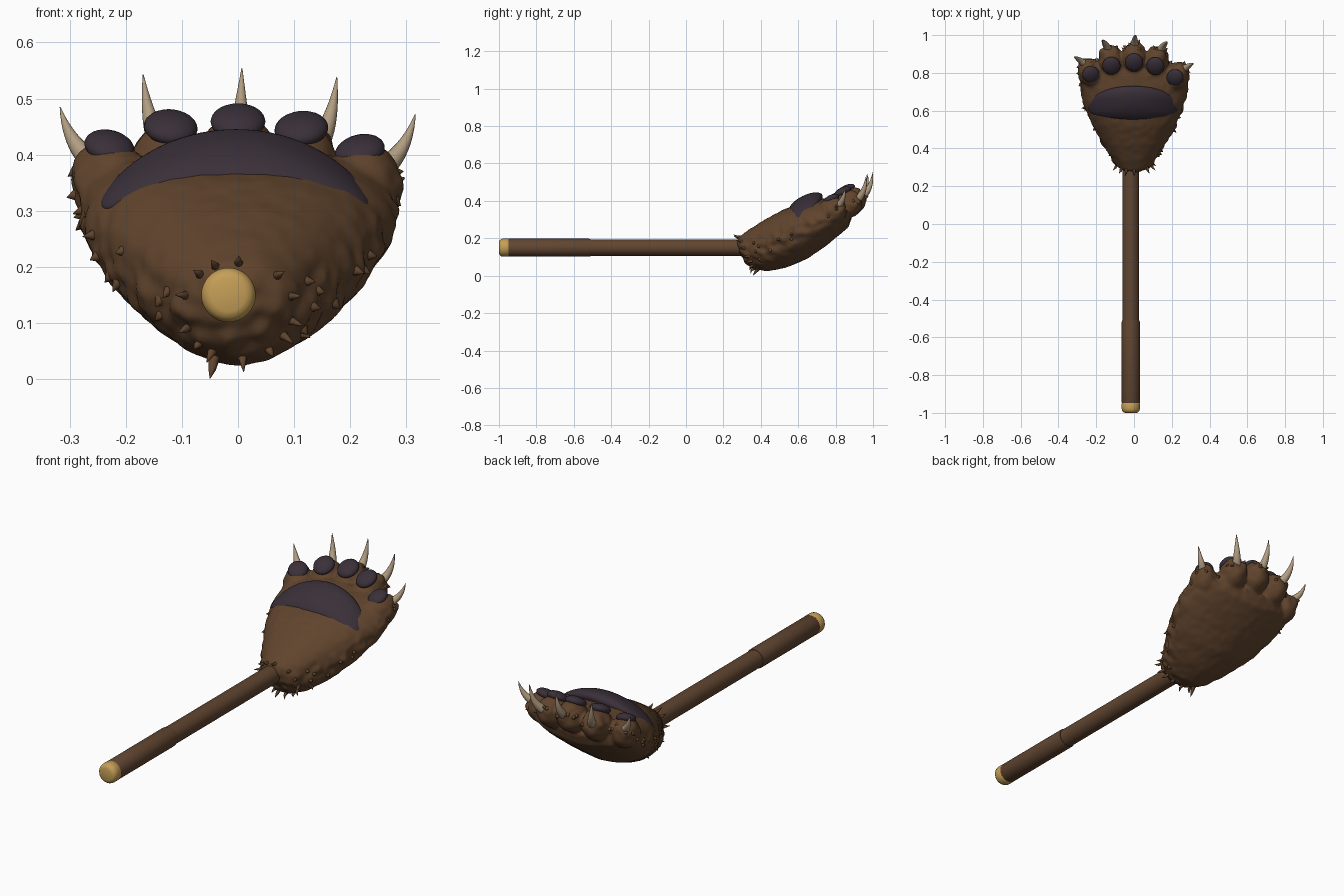
import bpy, bmesh, math, random
from mathutils import Vector, Matrix, noise

if "Cube" in bpy.data.objects:
    bpy.data.objects.remove(bpy.data.objects["Cube"])

random.seed(4)


def material(name, rgb):
    m = bpy.data.materials.new(name)
    m.diffuse_color = (*rgb, 1)
    m.use_nodes = True
    m.node_tree.nodes["Principled BSDF"].inputs["Base Color"].default_value = m.diffuse_color
    return m


FUR = material("brown fur", (0.118, 0.058, 0.026))
WOOD = material("brown wood", (0.118, 0.060, 0.030))
PAD = material("dark pad", (0.042, 0.029, 0.041))
CLAW = material("bone claw", (0.44, 0.335, 0.22))
GOLD = material("gold", (0.56, 0.345, 0.095))


def finish(name, bm, mat, angle=60):
    bmesh.ops.recalc_face_normals(bm, faces=bm.faces[:])
    me = bpy.data.meshes.new(name)
    bm.to_mesh(me)
    bm.free()
    ob = bpy.data.objects.new(name, me)
    bpy.context.collection.objects.link(ob)
    me.materials.append(mat)
    bpy.ops.object.select_all(action='DESELECT')
    ob.select_set(True)
    bpy.context.view_layer.objects.active = ob
    bpy.ops.object.shade_smooth_by_angle(angle=math.radians(angle))
    return ob


def loft(bm, rings):
    rows = [[bm.verts.new(p) for p in r] for r in rings]
    n = len(rows[0])
    for a, b in zip(rows, rows[1:]):
        for i in range(n):
            bm.faces.new((a[i], a[(i + 1) % n], b[(i + 1) % n], b[i]))
    bm.faces.new(rows[0])
    bm.faces.new(rows[-1])


def tube(bm, pts, radii, n=12):
    pts = [Vector(p) for p in pts]
    span = pts[-1] - pts[0]
    ref = Vector((0, 0, 0))
    ref[min(range(3), key=lambda i: abs(span[i]))] = 1
    rings = []
    for i, (p, r) in enumerate(zip(pts, radii)):
        d = (pts[min(i + 1, len(pts) - 1)] - pts[max(i - 1, 0)]).normalized()
        side = d.cross(ref).normalized()
        up = side.cross(d)
        rings.append([p + r * (math.cos(t) * side + math.sin(t) * up)
                      for t in (math.tau * k / n for k in range(n))])
    loft(bm, rings)


def ball(bm, centre, size, tilt=30, turn=0, seg=24):
    m = (Matrix.Translation(centre) @ Matrix.Rotation(math.radians(turn), 4, 'Z')
         @ Matrix.Rotation(math.radians(tilt), 4, 'X') @ Matrix.Diagonal((*size, 1)))
    bmesh.ops.create_uvsphere(bm, u_segments=seg, v_segments=seg // 2, radius=1, matrix=m)


# handle: shaft, grip and end cap
AX, AZ = -0.017, 0.15
for name, prof, mat in (
        ("shaft", [(-0.6, 0.044), (0.4, 0.044)], WOOD),
        ("grip", [(-0.95, 0.046), (-0.945, 0.048), (-0.52, 0.048), (-0.51, 0.046)], WOOD),
        ("end_cap", [(-1.0, 0.030), (-0.996, 0.040), (-0.988, 0.046), (-0.978, 0.0485),
                     (-0.952, 0.0485), (-0.945, 0.045)], GOLD)):
    bm = bmesh.new()
    tube(bm, [(AX, y, AZ) for y, r in prof], [r for y, r in prof], 32)
    finish(name, bm, mat, 40)

# paw body sections: top y, top z, bottom y, bottom z, half width
SECTIONS = [(0.275, 0.165, 0.315, 0.075, 0.06), (0.28, 0.205, 0.355, 0.040, 0.095),
            (0.34, 0.248, 0.43, 0.024, 0.138), (0.42, 0.298, 0.53, 0.042, 0.193),
            (0.52, 0.352, 0.65, 0.092, 0.248), (0.62, 0.390, 0.74, 0.155, 0.280),
            (0.71, 0.408, 0.81, 0.210, 0.285), (0.79, 0.415, 0.87, 0.262, 0.245),
            (0.835, 0.405, 0.885, 0.310, 0.17)]


def section_point(s, t):
    # underside is narrower than the top
    ty, tz, by, bz, w = s
    sq = lambda v, e: math.copysign(abs(v) ** e, v)
    mid = Vector((0, (ty + by) / 2, (tz + bz) / 2))
    half = Vector((0, (ty - by) / 2, (tz - bz) / 2))
    e = 0.9 if math.sin(t) > 0 else 1.15
    return mid + half * sq(math.sin(t), 0.95) + Vector((w * sq(math.cos(t), e), 0, 0))


bm = bmesh.new()
loft(bm, [[section_point(s, math.tau * k / 40) for k in range(40)] for s in SECTIONS])
# furry toes, fused into the body: centre and outward turn
TOES = [((-0.230, 0.800, 0.350), 28), ((-0.122, 0.865, 0.383), 12), ((0, 0.881, 0.397), 0),
        ((0.115, 0.861, 0.381), -12), ((0.224, 0.780, 0.343), -30)]
for c, turn in TOES:
    ball(bm, c, (0.065, 0.085, 0.074), 28, turn)
# soft tufts at the toe tips and along the rim melt into the fur
paw = finish("paw", bm, FUR)
mod = paw.modifiers.new("fuse", 'REMESH')
mod.mode = 'VOXEL'
mod.voxel_size = 0.009
mod = paw.modifiers.new("soften", 'SMOOTH')
mod.iterations = 4
fused = bpy.data.meshes.new_from_object(paw.evaluated_get(bpy.context.evaluated_depsgraph_get()))
bpy.data.objects.remove(paw)

# lumpy fur surface, rougher along the rim
bm = bmesh.new()
bm.from_mesh(fused)
bm.normal_update()
up = Vector((0, -0.5, 0.866))
for v, nrm in [(v, v.normal.copy()) for v in bm.verts]:
    rim = max(0, 1 - 1.3 * abs(nrm.dot(up)))
    v.co += nrm * (0.001 + noise.noise(v.co * 28) * (0.002 + 0.012 * rim))
bm.normal_update()
spots = [(v.co.copy(), v.normal.copy()) for v in bm.verts
         if abs(v.normal.dot(up)) < 0.35 and v.co.y > 0.36]
finish("paw_fur", bm, FUR, 180)

# flat-lying tufts along the rim
bm = bmesh.new()
for p, nrm in random.sample(spots, 45):
    d = (nrm * 0.6 + Vector((0, random.uniform(-.2, .3), random.uniform(-.9, .1)))).normalized()
    tube(bm, [p - nrm * 0.012 - d * 0.008, p - nrm * 0.003 + d * 0.003, p + d * random.uniform(0.012, 0.018)],
         [0.014, 0.009, 0.0006], 10)
# longer tufts around the wrist
for k in range(13):
    t = math.tau * k / 13 + random.uniform(-0.2, 0.2)
    p = section_point(SECTIONS[1], t)
    d = (p - Vector((0, 0.3175, 0.1225))).normalized()
    d = (d * 0.7 + Vector((0, -0.6, -0.15))).normalized()
    tube(bm, [p + Vector((0, 0.015, 0)), p + d * 0.01, p + d * random.uniform(0.018, 0.032)],
         [0.009, 0.006, 0.0006], 10)
tube(bm, [(-0.042, 0.39, 0.042), (-0.046, 0.37, 0.018), (-0.05, 0.358, 0.001)], [0.011, 0.007, 0.0006], 10)
finish("fur_tufts", bm, FUR, 80)

# crescent palm pad with blunt rounded ends
bm = bmesh.new()
bmesh.ops.create_uvsphere(bm, u_segments=64, v_segments=32, radius=1)
for v in bm.verts:
    a, b = v.co.x, v.co.y
    r, m = math.hypot(a, b), (a ** 4 + b ** 4) ** 0.25
    if m > 1e-6:
        k = 1 + (r / m - 1) * 0.7
        a, b = a * k, b * k
    y = 0.641 - 0.017 * a * a + b * (0.090 - 0.026 * a * a)
    v.co = (0.241 * a - 0.004, y, 0.388 + 0.39 * (y - 0.642) + 0.046 * v.co.z - 0.068 * a * a)
finish("palm_pad", bm, PAD, 180)

# toe pads
bm = bmesh.new()
for c, turn, w in (((-0.229, 0.792, 0.414), 22, 0.045), ((-0.120, 0.838, 0.449), 8, 0.048),
                   ((0, 0.855, 0.459), 0, 0.049), ((0.113, 0.836, 0.446), -8, 0.048),
                   ((0.217, 0.775, 0.406), -22, 0.045)):
    ball(bm, c, (w, w * 1.08, 0.024), 28, turn)
finish("toe_pads", bm, PAD, 180)

# curved claws: base, bend, tip
bm = bmesh.new()
for base, bend, tip in (
        ((-0.240, 0.830, 0.375), (-0.298, 0.878, 0.405), (-0.317, 0.885, 0.485)),
        ((-0.132, 0.915, 0.405), (-0.160, 0.970, 0.445), (-0.169, 0.972, 0.543)),
        ((0.003, 0.930, 0.415), (0.004, 0.992, 0.455), (0.007, 0.999, 0.554)),
        ((0.130, 0.910, 0.402), (0.167, 0.960, 0.440), (0.176, 0.964, 0.538)),
        ((0.236, 0.800, 0.362), (0.296, 0.845, 0.390), (0.316, 0.850, 0.472))):
    A, B, C = map(Vector, (base, bend, tip))
    ts = [i / 12 for i in range(13)]
    tube(bm, [A * (1 - t) ** 2 + B * 2 * t * (1 - t) + C * t * t for t in ts],
         [0.021 * (1 - t ** 1.5) + 0.0008 for t in ts], 16)
finish("claws", bm, CLAW)
